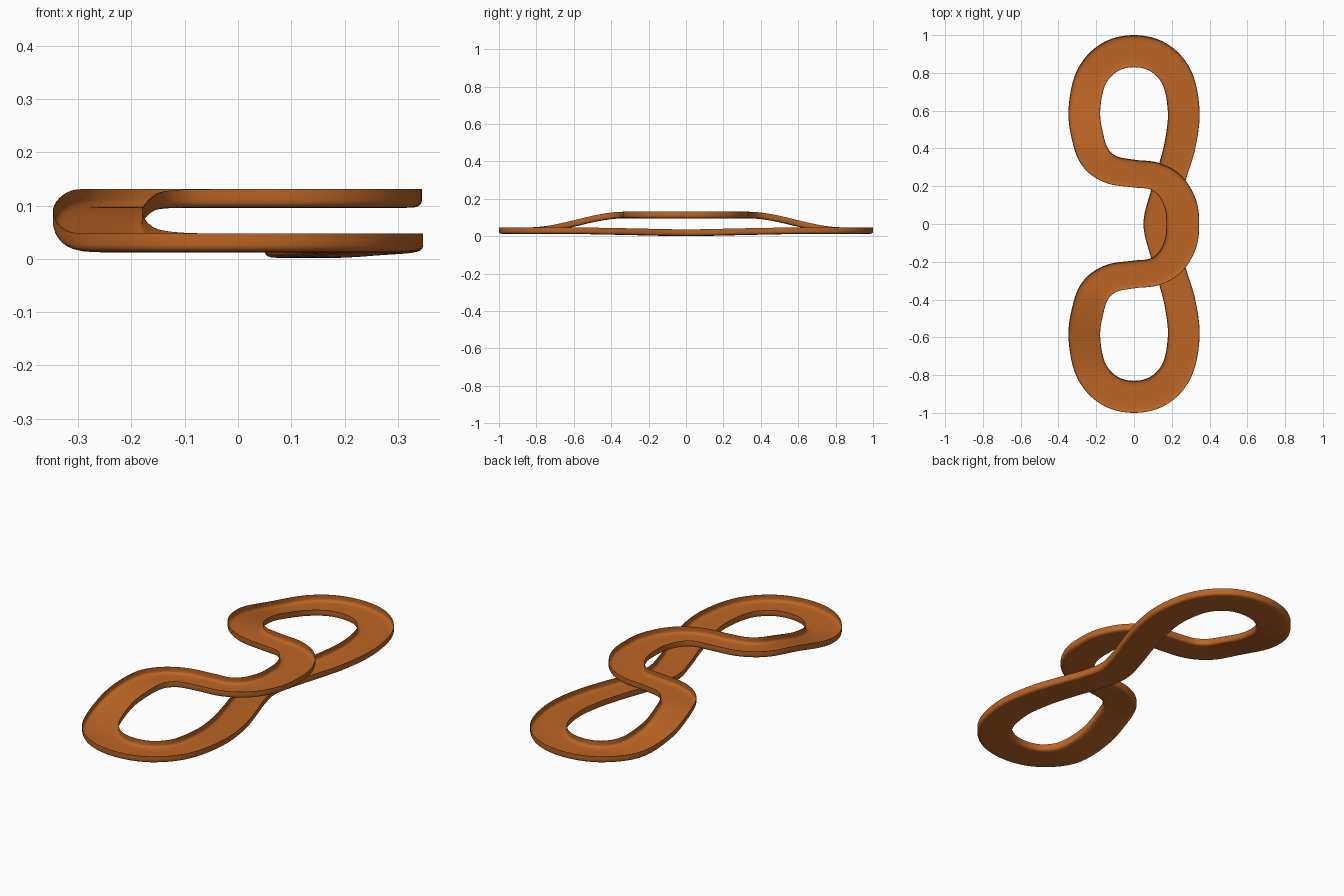
import bpy, bmesh, math
from mathutils import Vector

if "Cube" in bpy.data.objects:
    bpy.data.objects.remove(bpy.data.objects["Cube"])

# Half of the closed centreline: x, y, z, half width (mirrored across y = 0)
half = [
    (.258, 0, .1135, .087), (.247, .10, .1135, .086), (.195, .197, .1135, .081),
    (.110, .253, .1135, .074), (0, .267, .1135, .073), (-.12, .288, .1135, .076),
    (-.203, .35, .11, .082), (-.243, .45, .10, .084), (-.263, .60, .07, .084),
    (-.227, .775, .035, .084), (-.13, .882, .030, .085), (0, .915, .030, .085),
    (.13, .882, .030, .085), (.227, .775, .030, .084), (.263, .60, .030, .084),
    (.246, .43, .027, .083), (.205, .28, .024, .080), (.16, .14, .0205, .078),
    (.13, 0, .0195, .080),
]
path = [Vector(p) for p in half]
path += [Vector((x, -y, z, w)) for x, y, z, w in half[-2:0:-1]]

# Thin tray section: upright rims with a rounded underside (fraction of width, height)
outer = [(1, .0175), (1, .006), (1, -.005), (.98, -.0105), (.93, -.0145),
         (.83, -.017), (.6, -.0178), (.2, -.0178)]
inner = [(u - .015 * min(1, u * u * 1.3), h + (.0015 if h < .0175 else 0)) for u, h in outer]
section = (outer + [(-u, h) for u, h in reversed(outer)]
           + [(-u, h) for u, h in inner] + list(reversed(inner)))
STEPS = 6


def spline(i, t):
    """Smooth closed curve through the path points: position and direction."""
    a, b, c, d = (path[(i + k) % len(path)] for k in (-1, 0, 1, 2))
    p = .5 * (2*b + (c - a)*t + (2*a - 5*b + 4*c - d)*t*t + (3*b - a - 3*c + d)*t**3)
    v = .5 * ((c - a) + 2*(2*a - 5*b + 4*c - d)*t + 3*(3*b - a - 3*c + d)*t*t)
    return p, v


def ramp(y):
    """Height of the rising strand on the left side."""
    t = min(1, max(0, (abs(y) - .33) / .51))
    return .1135 + (.030 - .1135) * t * t * (3 - 2 * t)


# Sweep the section round the loop
bm = bmesh.new()
rings = []
for i in range(len(path)):
    for s in range(STEPS):
        p, v = spline(i, s / STEPS)
        across = Vector((v.y, -v.x, 0)).normalized()
        ring = []
        for u, h in section:
            q = p.xyz + across * u * p.w
            q.z = (ramp(q.y) if q.x < 0 else p.z) + h
            ring.append(bm.verts.new(q))
        rings.append(ring)
n = len(section)
for i, ring in enumerate(rings):
    nxt = rings[(i + 1) % len(rings)]
    for j in range(n):
        k = (j + 1) % n
        bm.faces.new((ring[j], ring[k], nxt[k], nxt[j]))
bmesh.ops.recalc_face_normals(bm, faces=bm.faces)
mesh = bpy.data.meshes.new("looped_tray")
bm.to_mesh(mesh)
bm.free()
tray = bpy.data.objects.new("looped_tray", mesh)
bpy.context.collection.objects.link(tray)

# Copper colour and smooth shading
mat = bpy.data.materials.new("copper_orange")
mat.diffuse_color = (.50, .13, .018, 1)
mat.use_nodes = True
mat.node_tree.nodes["Principled BSDF"].inputs["Base Color"].default_value = mat.diffuse_color
mesh.materials.append(mat)
bpy.context.view_layer.objects.active = tray
tray.select_set(True)
bpy.ops.object.shade_smooth_by_angle(angle=math.radians(50))
